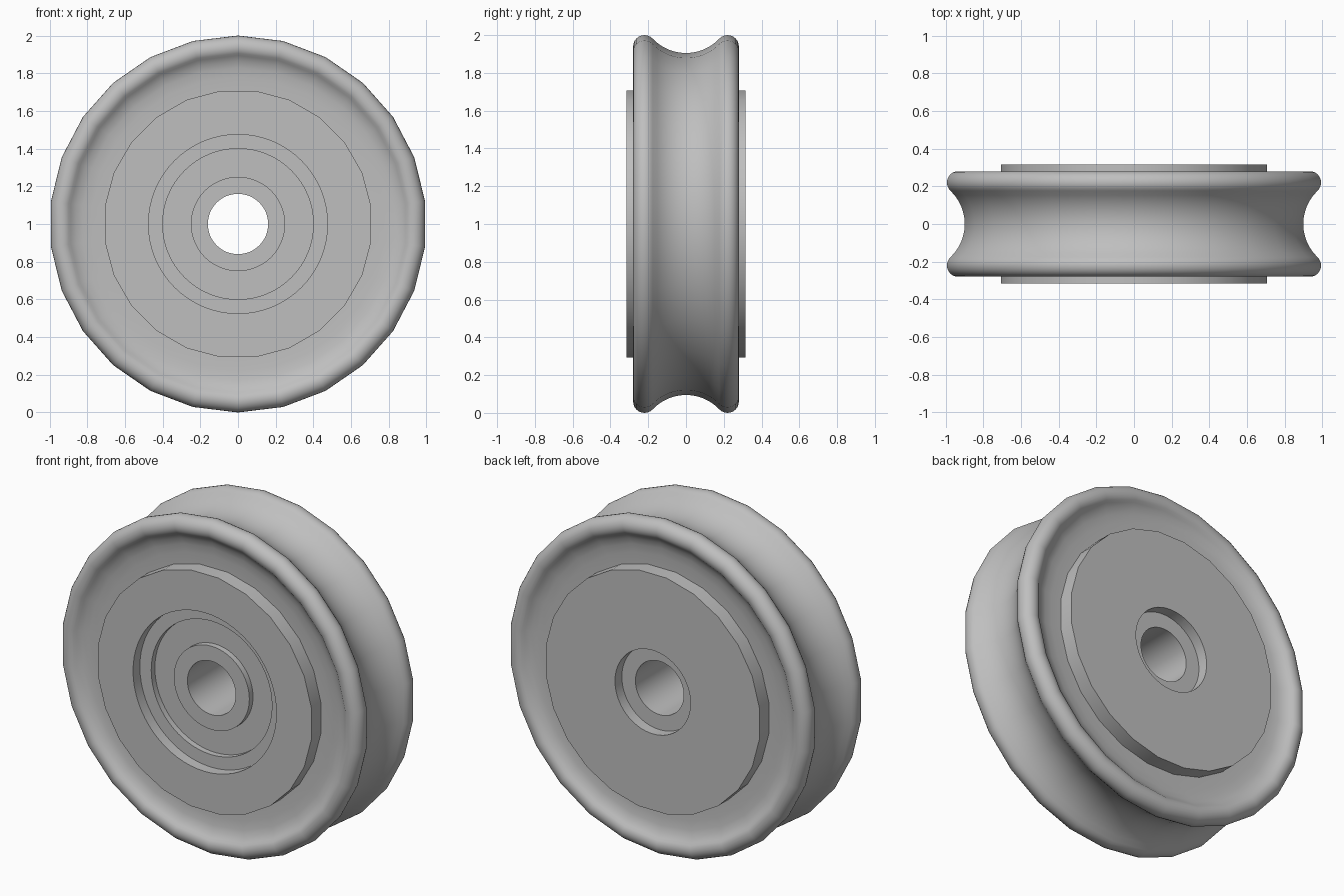
import bpy, bmesh
from math import sin, cos, pi, radians

cube = bpy.data.objects.get("Cube")
if cube:
    bpy.data.objects.remove(cube)

grey = bpy.data.materials.new("plain grey")
grey.use_nodes = True
colour = (0.52, 0.52, 0.52, 1)
grey.diffuse_color = colour
grey.node_tree.nodes["Principled BSDF"].inputs["Base Color"].default_value = colour


def lathe(name, profile, sides, turn=0.0):
    """Revolve a closed (radius, y) profile about the axle."""
    bm = bmesh.new()
    rings = []
    for i in range(sides):
        a = 2 * pi * i / sides + turn
        rings.append([bm.verts.new((r * sin(a), y, 1 + r * cos(a))) for r, y in profile])
    n = len(profile)
    for i in range(sides):
        a, b = rings[i], rings[(i + 1) % sides]
        for j in range(n):
            k = (j + 1) % n
            bm.faces.new((a[j], a[k], b[k], b[j]))
    # discs on the axis collapse to a point
    bmesh.ops.remove_doubles(bm, verts=bm.verts, dist=1e-5)
    bmesh.ops.dissolve_degenerate(bm, edges=bm.edges, dist=1e-6)
    bmesh.ops.recalc_face_normals(bm, faces=bm.faces)
    mesh = bpy.data.meshes.new(name)
    bm.to_mesh(mesh)
    bm.free()
    mesh.materials.append(grey)
    obj = bpy.data.objects.new(name, mesh)
    bpy.context.collection.objects.link(obj)
    return obj


def select(obj):
    bpy.ops.object.select_all(action='DESELECT')
    obj.select_set(True)
    bpy.context.view_layer.objects.active = obj


def smooth(obj):
    select(obj)
    bpy.ops.object.shade_smooth_by_angle(angle=radians(32))


def arc(cr, cy, radius, start, end, steps):
    pts = []
    for i in range(steps + 1):
        a = radians(start + (end - start) * i / steps)
        pts.append((cr + radius * sin(a), cy + radius * cos(a)))
    return pts


# Grooved rim: hollow arc, round lip, dished web, mirrored across the middle
half = arc(1.147, 0, 0.242, -90, -43.3, 6)
half += arc(0.94, 0.22, 0.06, 136.7, -50, 12)[1:]
half += [(0.865, 0.241), (0.83, 0.232), (0.78, 0.226), (0.68, 0.225)]
rim = lathe("grooved_rim", half + [(r, -y) for r, y in reversed(half[1:])], 26)
smooth(rim)

# Hub plate with a stepped bore
face = 0.315
hub = lathe("hub_plate", [(0, -face), (0.713, -face), (0.713, face), (0, face)], 24, pi / 24)
cutter = lathe("bore_cutter", [(0, -0.5), (0.475, -0.5), (0.475, 0.25),
                               (0.25, 0.25), (0.25, 0.5), (0, 0.5)], 64)
cutter.hide_render = True
cut = hub.modifiers.new("bore", 'BOOLEAN')
cut.operation = 'DIFFERENCE'
cut.solver = 'EXACT'
cut.object = cutter
select(hub)
bpy.ops.object.modifier_apply(modifier=cut.name)
bpy.data.objects.remove(cutter)
smooth(hub)

# Bearing: outer race, sunken seal and inner race in one section
side = [(0.16, 0.25), (0.25, 0.25), (0.25, 0.215), (0.4, 0.215), (0.4, 0.25), (0.475, 0.25)]
bearing = lathe("bearing", side + [(r, -y) for r, y in reversed(side)], 64)
smooth(bearing)
